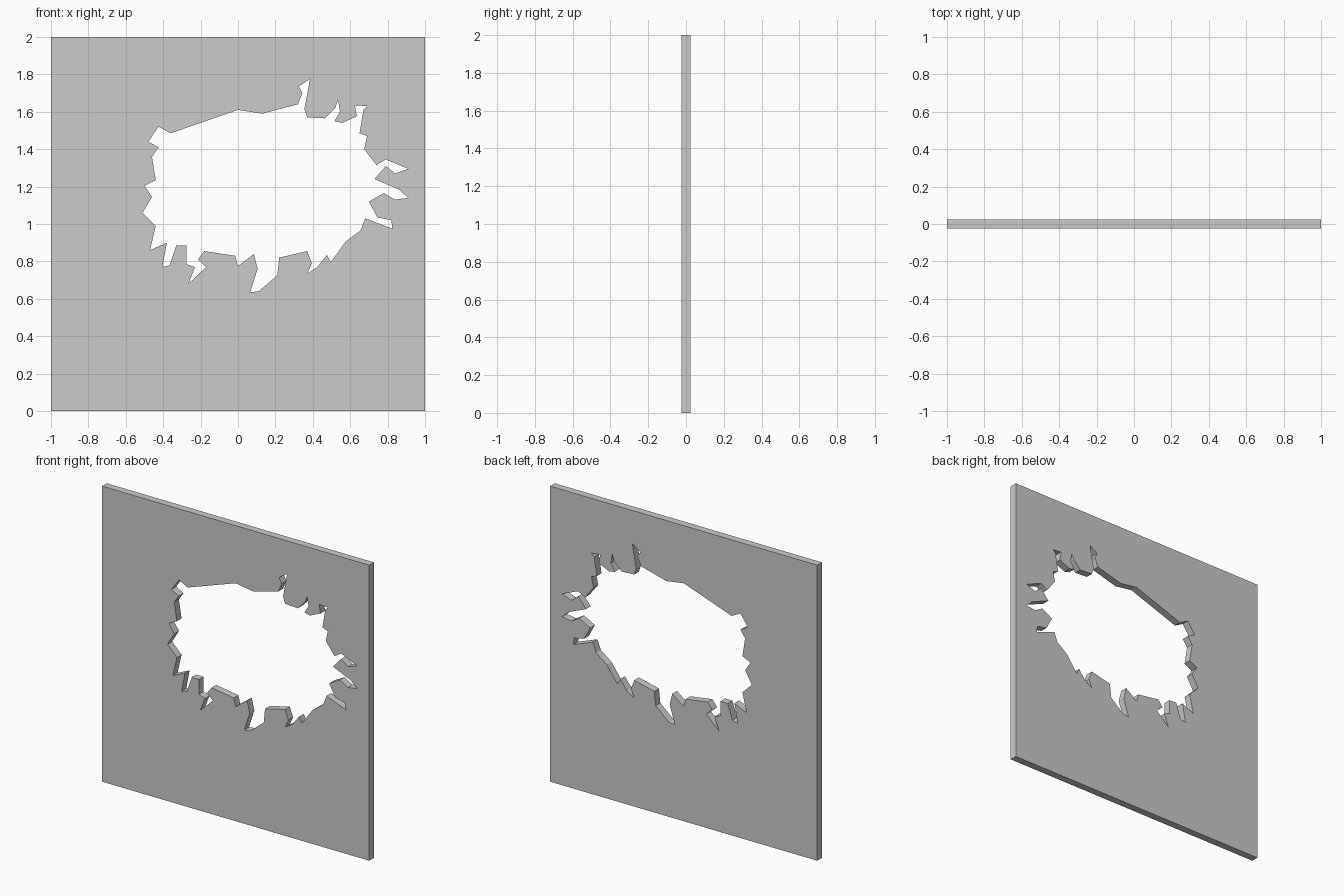
import bpy, bmesh, math

THICKNESS = 0.05

# Ragged edge of the blasted hole (x, z), clockwise from the upper left
hole = [
    (-.36, 1.485), (0, 1.61), (.13, 1.59), (.32, 1.64), (.345, 1.70), (.325, 1.735),
    (.385, 1.775), (.355, 1.615), (.37, 1.57), (.465, 1.565), (.52, 1.62), (.535, 1.665),
    (.545, 1.60), (.515, 1.55), (.555, 1.54), (.635, 1.575), (.625, 1.635), (.69, 1.63),
    (.67, 1.61), (.65, 1.485), (.69, 1.47), (.675, 1.40), (.74, 1.315), (.79, 1.345),
    (.91, 1.295), (.84, 1.27), (.79, 1.31), (.73, 1.24), (.86, 1.185), (.91, 1.14),
    (.84, 1.13), (.78, 1.165), (.70, 1.12), (.745, 1.035), (.82, 1.02), (.825, .975),
    (.68, 1.03), (.655, .965), (.575, .905), (.495, .795), (.475, .835), (.425, .77),
    (.37, .735), (.395, .79), (.37, .855), (.22, .82), (.21, .725), (.11, .64),
    (.065, .635), (.105, .76), (.085, .84), (0, .775), (-.015, .83), (-.18, .855),
    (-.215, .81), (-.17, .77), (-.265, .68), (-.23, .77), (-.275, .785), (-.275, .885),
    (-.33, .885), (-.365, .78), (-.405, .77), (-.38, .90), (-.47, .86), (-.44, .99),
    (-.51, 1.06), (-.46, 1.145), (-.50, 1.205), (-.44, 1.235), (-.46, 1.36),
    (-.425, 1.41), (-.48, 1.44), (-.425, 1.52),
]
border = [(-1, 0), (1, 0), (1, 2), (-1, 2)]


def add_outline(curve, points):
    spline = curve.splines.new('POLY')
    spline.points.add(len(points) - 1)
    for p, (x, z) in zip(spline.points, points):
        p.co = (x, z, 0, 1)
    spline.use_cyclic_u = True
    spline.use_smooth = False


# Wall panel: filled profile with the hole, extruded to both sides of y = 0
profile = bpy.data.curves.new("wall_profile", 'CURVE')
profile.dimensions = '2D'
profile.fill_mode = 'BOTH'
profile.extrude = THICKNESS / 2
add_outline(profile, border)
add_outline(profile, hole)

wall = bpy.data.objects.new("broken_wall", profile)
bpy.context.collection.objects.link(wall)
wall.rotation_euler.x = math.radians(90)
bpy.context.view_layer.objects.active = wall
wall.select_set(True)
bpy.ops.object.convert(target='MESH')
wall = bpy.context.object
bpy.ops.object.transform_apply(location=False, rotation=True, scale=False)

# Weld the caps to the sides and keep flat faces
bm = bmesh.new()
bm.from_mesh(wall.data)
bmesh.ops.remove_doubles(bm, verts=bm.verts, dist=0.0005)
bmesh.ops.recalc_face_normals(bm, faces=bm.faces)
for f in bm.faces:
    f.smooth = False
bm.to_mesh(wall.data)
bm.free()
wall.data.name = wall.name = "broken_wall"
